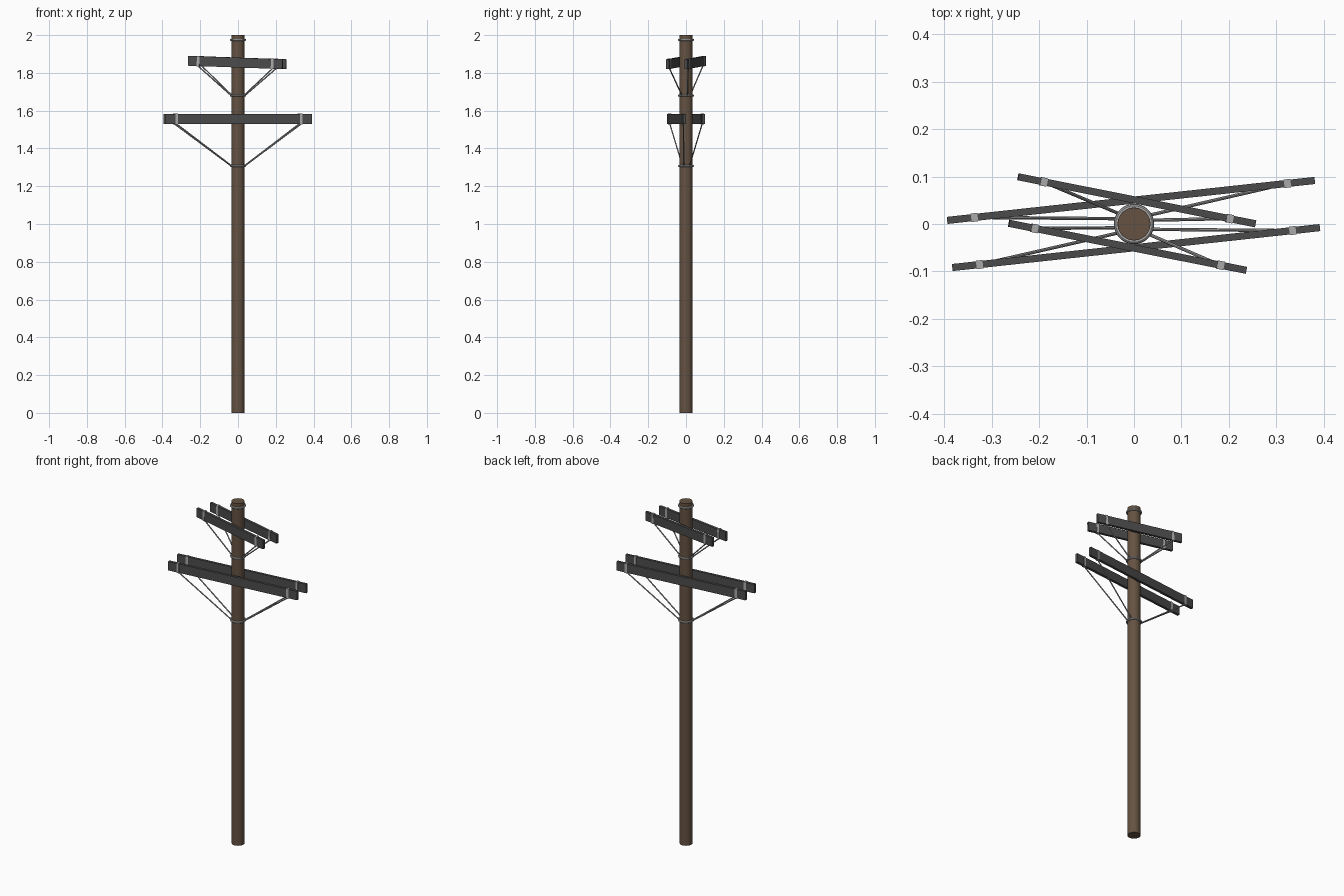
import bpy, math
from mathutils import Vector, Matrix

if "Cube" in bpy.data.objects:
    bpy.data.objects.remove(bpy.data.objects["Cube"])


def material(name, rgb):
    m = bpy.data.materials.new(name)
    m.diffuse_color = (*rgb, 1)
    m.use_nodes = True
    m.node_tree.nodes["Principled BSDF"].inputs["Base Color"].default_value = m.diffuse_color
    return m


WOOD = material("wood", (0.13, 0.085, 0.055))
DARK = material("dark_arm", (0.07, 0.07, 0.07))
METAL = material("metal", (0.4, 0.4, 0.4))


def finish(name, mat, smooth=False):
    o = bpy.context.object
    o.name = name
    o.data.materials.append(mat)
    if smooth:
        bpy.ops.object.shade_smooth_by_angle(angle=math.radians(35))
    return o


def box(name, size, matrix, mat):
    bpy.ops.mesh.primitive_cube_add(size=1)
    o = finish(name, mat)
    o.matrix_world = matrix @ Matrix.Diagonal((*size, 1))
    return o


def rod(name, a, b, radius):
    d = b - a
    bpy.ops.mesh.primitive_cylinder_add(vertices=8, radius=radius, depth=d.length,
                                        location=(a + b) / 2,
                                        rotation=d.to_track_quat('Z', 'Y').to_euler())
    return finish(name, METAL, True)


def collar(name, z):
    bpy.ops.mesh.primitive_torus_add(major_segments=32, minor_segments=10,
                                     major_radius=0.0365, minor_radius=0.006,
                                     location=(0, 0, z))
    return finish(name, METAL, True)


# Pole and top band
bpy.ops.mesh.primitive_cylinder_add(vertices=32, radius=0.0345, depth=2, location=(0, 0, 1))
finish("pole", WOOD, True)
collar("top_collar", 1.975)


# Pair of crossarms with clamps, braces and the collar below
def crossarms(name, centre, length, yaw, tilt, clamp_x, collar_z):
    frame = (Matrix.Translation(centre) @ Matrix.Rotation(math.radians(yaw), 4, 'Z')
             @ Matrix.Rotation(math.radians(tilt), 4, 'Y'))
    yaw_only = Matrix.Rotation(math.radians(yaw), 4, 'Z')
    collar(name + "_collar", collar_z)
    for sy, side in ((-1, "front"), (1, "back")):
        label = f"{name}_{side}"
        box(label + "_arm", (length, 0.015, 0.052),
            frame @ Matrix.Translation((0, sy * 0.05, 0)), DARK)
        for sx, end in ((-1, "left"), (1, "right")):
            box(f"{label}_{end}_clamp", (0.014, 0.018, 0.057),
                frame @ Matrix.Translation((sx * clamp_x, sy * 0.05, 0)), METAL)
            top = frame @ Vector((sx * clamp_x, sy * 0.05, -0.026))
            foot = yaw_only @ Vector((sx * 0.034, sy * 0.015, 0))
            foot.z = collar_z
            rod(f"{label}_{end}_brace", foot, top, 0.0035)


crossarms("lower", (-0.001, 0, 1.556), 0.78, 6.2, 0, 0.332, 1.307)
crossarms("upper", (-0.004, 0.001, 1.855), 0.51, -11.2, 2, 0.2, 1.68)
